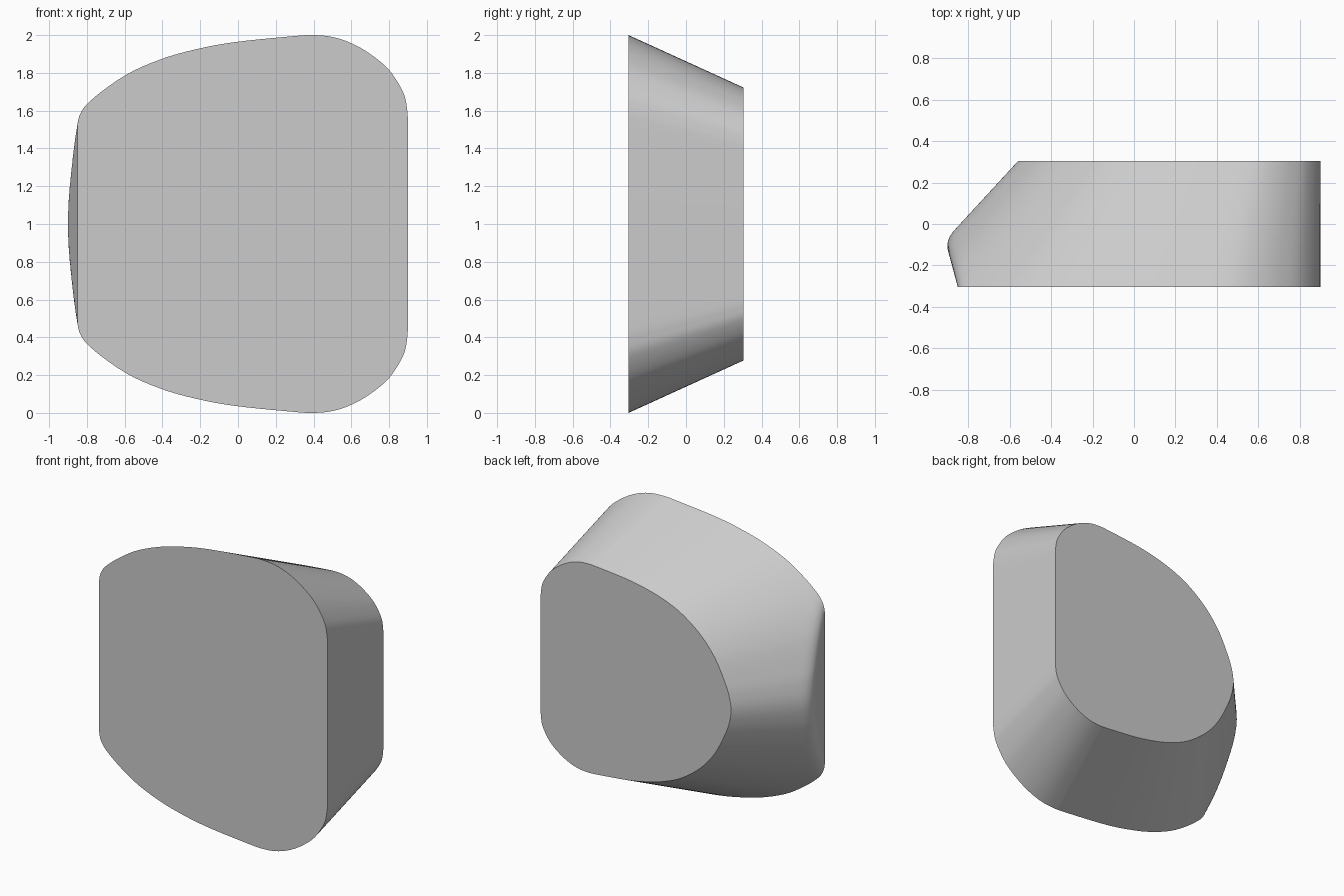
import bpy, bmesh
from mathutils import Vector

if "Cube" in bpy.data.objects:
    bpy.data.objects.remove(bpy.data.objects["Cube"])

HALF_DEPTH = 0.305
BACK_SCALE = 0.722     # back outline shrinks toward the flat right side
BLEND = 0.06           # softness of the trimmed left edge
ROWS, STEPS = 30, 8

# Upper half of the front outline (x, z), before the left trim;
# the first and last points only steer the curve ends
upper = [(0.9, 1.42), (0.9, 1.52), (0.895, 1.61), (0.873, 1.70), (0.80, 1.815),
         (0.70, 1.90), (0.60, 1.957), (0.50, 1.99), (0.40, 2.0), (0.30, 1.995),
         (0.0, 1.965), (-0.2, 1.93), (-0.4, 1.875), (-0.6, 1.785), (-0.8, 1.635),
         (-0.95, 1.455), (-1.06, 1.24), (-1.105, 1.11), (-1.12, 1.0), (-1.105, 0.89)]


def smooth_curve(points):
    """Catmull-Rom curve through all but the end points."""
    p = [Vector(q) for q in points]
    out = []
    for a, b, c, d in zip(p, p[1:], p[2:], p[3:]):
        for i in range(STEPS):
            t = i / STEPS
            out.append(0.5 * (2 * b + (c - a) * t + (2 * a - 5 * b + 4 * c - d) * t * t
                              + (3 * b - a - 3 * c + d) * t ** 3))
    return out + [p[-2]]


def soft_max(a, b):
    h = max(BLEND - abs(a - b), 0)
    return max(a, b) + h * h / (4 * BLEND)


half = smooth_curve(upper)
outline = half + [Vector((p.x, 2 - p.y)) for p in reversed(half[:-1])]

# Tapered block with a sloping, softened trim on the left
bm = bmesh.new()
rings = []
for r in range(ROWS + 1):
    f = r / ROWS
    s = 1 + (BACK_SCALE - 1) * f
    depth = 2 * HALF_DEPTH * f
    trim = -0.85 - 0.27 * depth
    rings.append([bm.verts.new((soft_max(0.9 + (p.x - 0.9) * s, trim),
                                depth - HALF_DEPTH, 1 + (p.y - 1) * s))
                  for p in outline])

n = len(outline)
for a, b in zip(rings, rings[1:]):
    for i in range(n):
        j = (i + 1) % n
        bm.faces.new((a[i], a[j], b[j], b[i]))
bm.faces.new(rings[0])
bm.faces.new(rings[-1])
bmesh.ops.recalc_face_normals(bm, faces=bm.faces)

mesh = bpy.data.meshes.new("tapered_block")
bm.to_mesh(mesh)
bm.free()
block = bpy.data.objects.new("tapered_block", mesh)
bpy.context.collection.objects.link(block)
bpy.context.view_layer.objects.active = block
block.select_set(True)
bpy.ops.object.shade_smooth_by_angle()
